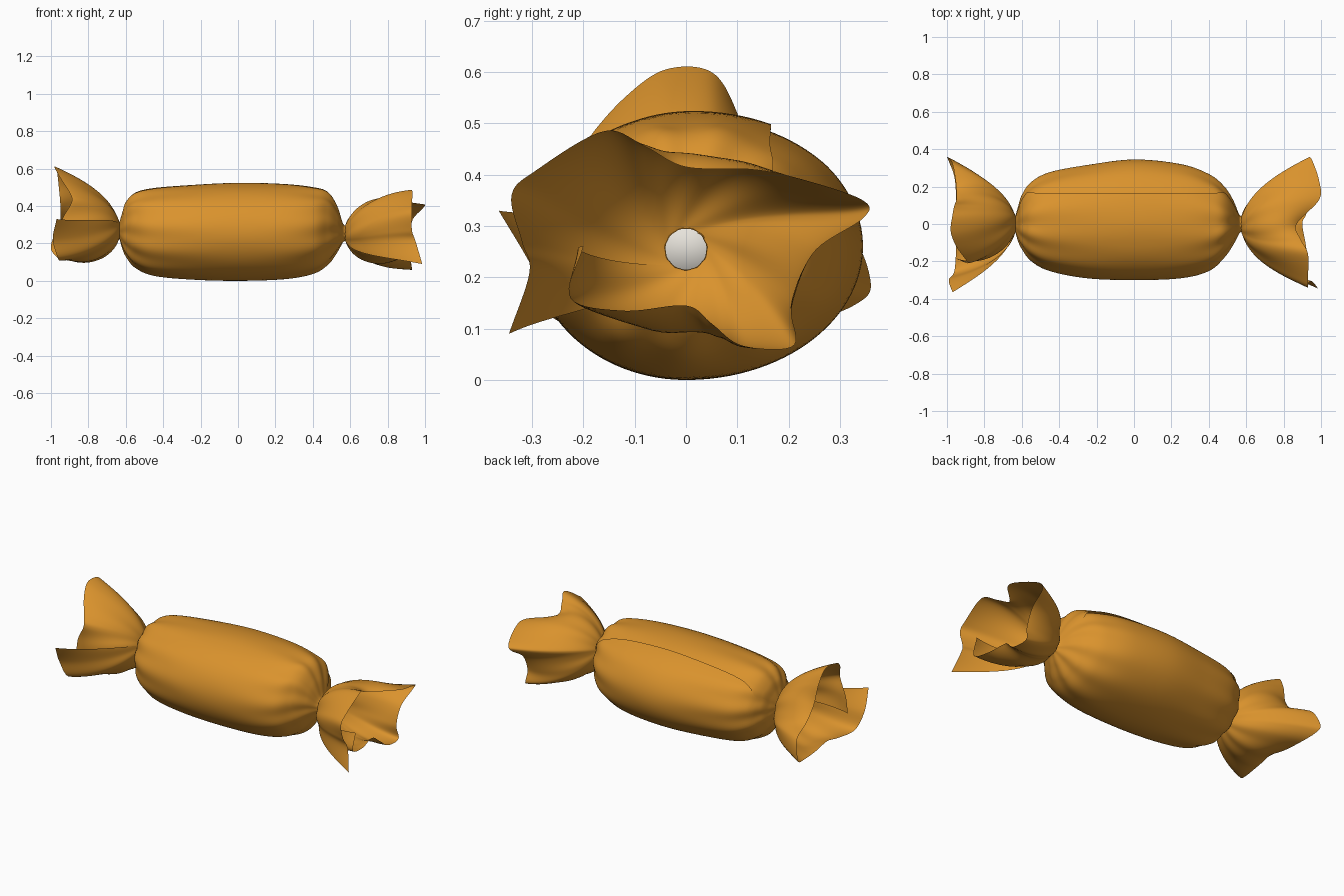
import bpy
import math
from mathutils import Vector

cube = bpy.data.objects.get("Cube")
if cube:
    bpy.data.objects.remove(cube, do_unlink=True)


def make_material(name, color):
    mat = bpy.data.materials.new(name)
    mat.use_nodes = True
    mat.diffuse_color = color
    mat.node_tree.nodes["Principled BSDF"].inputs["Base Color"].default_value = color
    return mat


caramel = make_material("caramel wrapper", (0.7, 0.29, 0.026, 1))
cream = make_material("pale candy", (0.8, 0.77, 0.71, 1))


def spline(points, count):
    """Evenly sampled Catmull-Rom curve through points of any dimension."""
    pts = [Vector(p) for p in points]
    pts = [2 * pts[0] - pts[1]] + pts + [2 * pts[-1] - pts[-2]]
    spans = len(pts) - 3
    result = []
    for i in range(count):
        u = spans * i / (count - 1)
        k = min(int(u), spans - 1)
        t = u - k
        a, b, c, d = pts[k:k + 4]
        result.append(0.5 * (2 * b + (c - a) * t + (2 * a - 5 * b + 4 * c - d) * t ** 2
                             + (3 * b - a - 3 * c + d) * t ** 3))
    return result


def loft(name, rows, material):
    """Smooth sheet through rows of equal length."""
    width = len(rows[0])
    verts = [p for row in rows for p in row]
    faces = [(r * width + c, r * width + c + 1, (r + 1) * width + c + 1, (r + 1) * width + c)
             for r in range(len(rows) - 1) for c in range(width - 1)]
    mesh = bpy.data.meshes.new(name)
    mesh.from_pydata(verts, [], faces)
    mesh.materials.append(material)
    mesh.shade_smooth()
    obj = bpy.data.objects.new(name, mesh)
    bpy.context.collection.objects.link(obj)
    return obj


# Body stations: x, top, bottom, back, front
stations = [
    (-0.635, 0.31, 0.23, 0.04, -0.04),
    (-0.62, 0.36, 0.18, 0.09, -0.09),
    (-0.60, 0.42, 0.135, 0.15, -0.13),
    (-0.55, 0.47, 0.075, 0.22, -0.195),
    (-0.45, 0.495, 0.03, 0.275, -0.25),
    (-0.25, 0.51, 0.008, 0.315, -0.29),
    (0, 0.52, 0, 0.345, -0.30),
    (0.25, 0.515, 0.01, 0.32, -0.29),
    (0.40, 0.50, 0.04, 0.265, -0.25),
    (0.48, 0.475, 0.09, 0.20, -0.18),
    (0.53, 0.40, 0.155, 0.125, -0.11),
    (0.56, 0.31, 0.205, 0.055, -0.055),
    (0.575, 0.295, 0.215, 0.04, -0.04),
]


def wrapped_ring(station, columns=120):
    """One turn of the wrapper, its lifted outer edge lapping over the start."""
    x, top, bottom, back, front = station
    cz, rz = (top + bottom) / 2, (top - bottom) / 2
    # Pleats gather on the shoulders and vanish on the full belly
    fullness = min(1, rz / 0.26)
    pleat = 0.15 * fullness * (1 - fullness)
    seam = math.acos(min(0.85, 0.16 / back))
    ring = []
    for c in range(columns):
        u = c / (columns - 1)
        a = seam + u * (math.tau + 0.4)
        lift = 0.035 * max(0, 1 - u * 8) - 0.03 * max(0, u * 8 - 7)
        grow = 1 + lift + pleat * math.sin(11 * a)
        ry = back if math.cos(a) > 0 else -front
        ring.append((x, ry * grow * math.cos(a), cz + rz * grow * math.sin(a)))
    return ring


loft("wrapper_body", [wrapped_ring(s) for s in spline(stations, 97)], caramel)


def tail(name, neck, rim, twist, columns=160, rows=32):
    """Puffed sheet from a pinched neck to a wavy rim, rolled with loose ends."""
    neck = Vector(neck)
    side = math.copysign(1, neck.x)
    grid = [[] for _ in range(rows)]
    for end in spline(rim, columns):
        out = Vector((0, end.y - neck.y, end.z - neck.z))
        reach = out.length
        out.normalize()
        a = math.atan2(out.z, out.y)
        start = neck + Vector((0, math.cos(a + twist), math.sin(a + twist))) * 0.04
        swirl = Vector((0, math.cos(a + twist / 4), math.sin(a + twist / 4)))
        # Shoulder puffs out beside the neck, belly carries on towards the rim
        shoulder = neck + swirl * (0.14 + 0.12 * reach) * (1 + 0.05 * math.sin(9 * a))
        shoulder.x += side * 0.03
        belly = neck + out * (0.19 + 0.25 * reach)
        belly.x += side * 0.2
        for r, row in enumerate(grid):
            t = r / (rows - 1)
            s = 1 - t
            row.append(start * s ** 3 + shoulder * 3 * t * s * s
                       + belly * 3 * t * t * s + end * t ** 3)
    return loft(name, grid, caramel)


# Rims run from one loose edge round to the other
left_rim = [
    (0.93, -0.20, 0.26), (0.93, -0.225, 0.16), (0.92, -0.12, 0.135), (0.90, 0, 0.145),
    (0.92, 0.05, 0.11), (0.93, 0.11, 0.067), (0.93, 0.21, 0.067), (0.92, 0.205, 0.15),
    (0.92, 0.25, 0.25), (0.93, 0.345, 0.315), (0.95, 0.345, 0.35), (0.99, 0.23, 0.39),
    (0.99, 0.13, 0.41), (0.87, 0, 0.415), (0.89, -0.08, 0.455), (0.93, -0.16, 0.485),
    (0.93, -0.29, 0.41), (0.93, -0.34, 0.36), (0.93, -0.32, 0.27), (0.95, -0.305, 0.21),
    (0.985, -0.345, 0.09),
]
right_rim = [
    (-0.97, -0.365, 0.33), (-0.99, -0.30, 0.22), (-0.96, -0.25, 0.115), (-0.95, -0.10, 0.12),
    (-0.95, 0, 0.14), (-0.95, 0.12, 0.12), (-0.96, 0.25, 0.12), (-0.99, 0.335, 0.15),
    (-1, 0.36, 0.19), (-0.97, 0.32, 0.28), (-0.95, 0.20, 0.33), (-0.95, 0.13, 0.41),
    (-0.96, 0.10, 0.52), (-0.97, 0.05, 0.60), (-0.98, -0.04, 0.605), (-0.95, -0.12, 0.55),
    (-0.90, -0.19, 0.47), (-0.89, -0.21, 0.42), (-0.94, -0.19, 0.33), (-0.96, -0.18, 0.24),
]
tail("left_tail", (0.573, 0, 0.255), left_rim, 0.9)
tail("right_tail", (-0.633, 0, 0.27), right_rim, -0.9)

# Candy inside, glimpsed through the necks
bpy.ops.mesh.primitive_uv_sphere_add(segments=32, ring_count=24, location=(-0.03, 0.01, 0.26))
candy = bpy.context.object
candy.name = "candy"
candy.scale = (0.54, 0.24, 0.2)
candy.data.materials.append(cream)
candy.data.shade_smooth()
